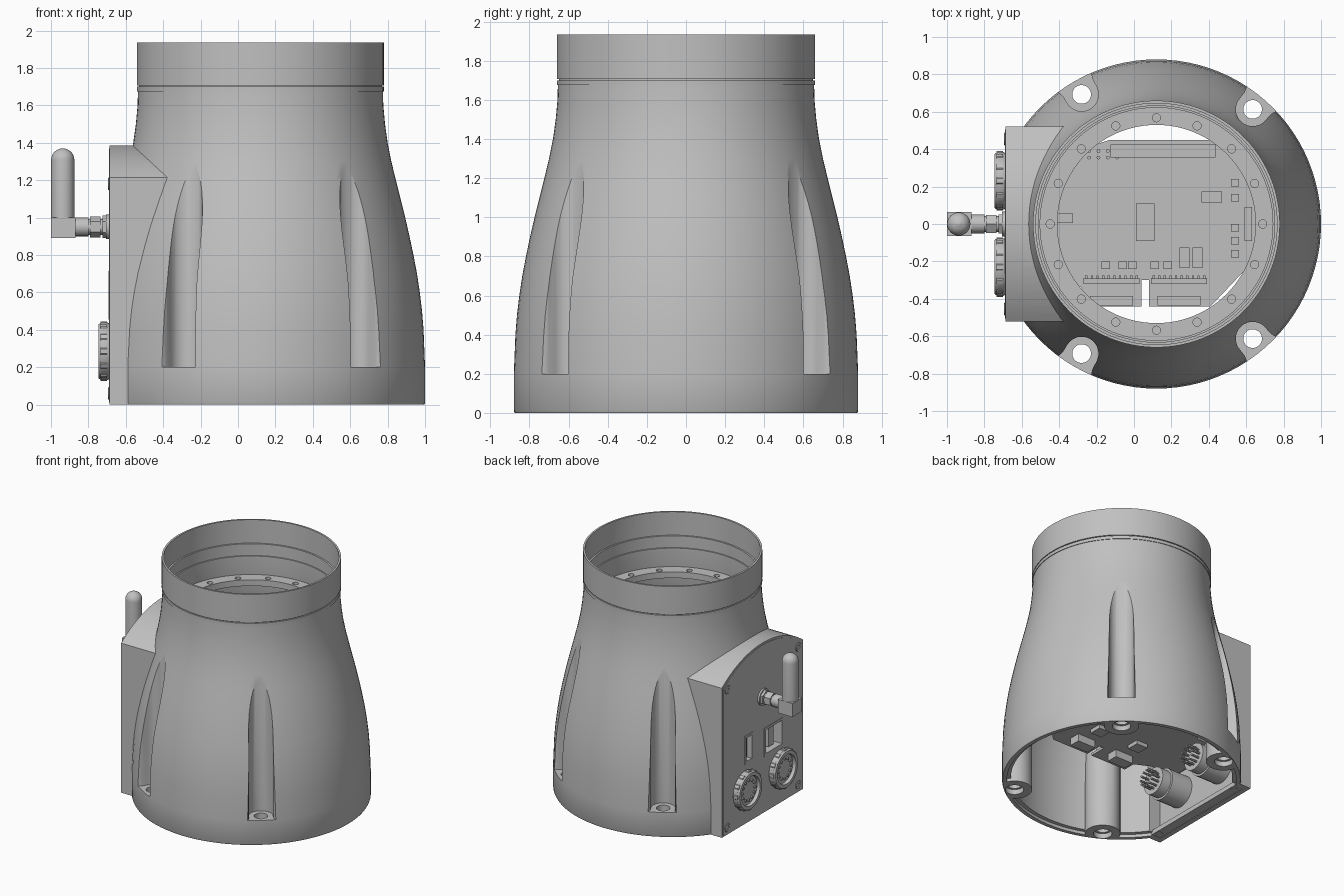
import bpy, bmesh, math
from mathutils import Matrix

if "Cube" in bpy.data.objects:
    bpy.data.objects.remove(bpy.data.objects["Cube"], do_unlink=True)

grey = bpy.data.materials.new("plain_grey")
grey.use_nodes = True
grey.diffuse_color = (0.53, 0.53, 0.53, 1)
grey.node_tree.nodes["Principled BSDF"].inputs["Base Color"].default_value = grey.diffuse_color

CX = 0.12                                   # housing axis
BOARD = 0.455                               # top of the circuit board
AXIS = Matrix.Translation((CX, 0, 0))
TO_PANEL = Matrix.Rotation(-math.pi / 2, 4, 'Y')   # local z points out of the panel


def finish(name, bm, matrix=Matrix()):
    bmesh.ops.remove_doubles(bm, verts=bm.verts, dist=1e-5)
    bmesh.ops.recalc_face_normals(bm, faces=bm.faces)
    bm.transform(matrix)
    mesh = bpy.data.meshes.new(name)
    bm.to_mesh(mesh)
    bm.free()
    mesh.materials.append(grey)
    ob = bpy.data.objects.new(name, mesh)
    bpy.context.collection.objects.link(ob)
    return ob


def lathe(name, profile, matrix=Matrix(), n=32, ring=False):
    """Revolve (radius, height) points; solid to the axis unless ring."""
    pts = list(profile)
    pts = pts + [pts[0]] if ring else [(0, pts[0][1])] + pts + [(0, pts[-1][1])]
    bm = bmesh.new()
    vs = [bm.verts.new((r, 0, z)) for r, z in pts]
    es = [bm.edges.new(p) for p in zip(vs, vs[1:])]
    bmesh.ops.spin(bm, geom=vs + es, cent=(0, 0, 0), axis=(0, 0, 1),
                   angle=2 * math.pi, steps=n)
    return finish(name, bm, matrix)


def prism(name, outline, z0, z1, matrix=Matrix()):
    bm = bmesh.new()
    f = bm.faces.new([bm.verts.new((x, y, z0)) for x, y in outline])
    top = bmesh.ops.extrude_face_region(bm, geom=[f])["geom"]
    bmesh.ops.translate(bm, vec=(0, 0, z1 - z0),
                        verts=[v for v in top if isinstance(v, bmesh.types.BMVert)])
    return finish(name, bm, matrix)


def box(name, lo, hi):
    return prism(name, [(lo[0], lo[1]), (hi[0], lo[1]), (hi[0], hi[1]), (lo[0], hi[1])],
                 lo[2], hi[2])


def tube(name, r, z0, z1, matrix=Matrix(), n=32):
    return lathe(name, [(r, z0), (r, z1)], matrix, n)


def combine(target, others, operation):
    bpy.context.view_layer.objects.active = target
    for other in others:
        mod = target.modifiers.new("cut", 'BOOLEAN')
        mod.operation, mod.object, mod.solver = operation, other, 'EXACT'
        bpy.ops.object.modifier_apply(modifier=mod.name)
    for other in others:
        bpy.data.objects.remove(other, do_unlink=True)


def trim(target, x):
    """Cut everything beyond the flat side at x."""
    combine(target, [box("trim", (-2, -2, -1), (x, 2, 3))], 'DIFFERENCE')


def arch(half, base, spring, rise, steps=24):
    """Panel outline with an arched top, in (height, y) for TO_PANEL."""
    radius = (half ** 2 + rise ** 2) / (2 * rise)
    a = math.asin(half / radius)
    pts = [(base, half), (base, -half)]
    for i in range(steps + 1):
        t = -a + 2 * a * i / steps
        pts.append((spring + rise - radius * (1 - math.cos(t)), radius * math.sin(t)))
    return pts


def at_panel(y, z):
    return Matrix.Translation((-0.69, y, z)) @ TO_PANEL


# Outer shell: swelling lower body, neck and collar, plus the arched flat-faced box
outer = [(.875, 0), (.88, .01), (.88, .2), (.872, .4), (.864, .5), (.852, .6), (.837, .7),
         (.818, .8), (.797, .9), (.774, 1), (.749, 1.1), (.724, 1.2), (.7, 1.3), (.68, 1.4),
         (.666, 1.5), (.657, 1.6), (.655, 1.675), (.66, 1.675), (.66, 1.7), (.65, 1.7),
         (.65, 1.707), (.66, 1.707), (.66, 1.935)]
body = lathe("housing", outer, AXIS, 96)
combine(body, [prism("bay", arch(.52, 0, 1.215, .17), 0, .8, TO_PANEL)], 'UNION')
trim(body, -.686)

# Hollow interior, leaving bosses round the mounting slots
inner = [(.845, -.02), (.845, .025), (.815, .025), (.815, .4), (.797, .6), (.763, .8),
         (.719, 1), (.669, 1.2), (.622, 1.4), (.622, 1.65), (.632, 1.65), (.632, 1.745),
         (.645, 1.745), (.645, 2)]
cavity = lathe("cavity", inner, AXIS, 96)
combine(cavity, [prism("bay_cavity", arch(.47, -.02, 1.16, .15), .1, .8, TO_PANEL)], 'UNION')
trim(cavity, -.645)
spots = [AXIS @ Matrix.Rotation(math.radians(a), 4, 'Z') @ Matrix.Translation((.8, 0, 0))
         for a in (50, 120, -120, -50)]
combine(cavity, [tube("boss", .13, -.1, 1.3, m) for m in spots], 'DIFFERENCE')
combine(body, [cavity], 'DIFFERENCE')

# Mounting slots with a flared mouth, and their bolt holes
slot = [(-.09 * math.sin(t * math.pi / 16), .09 * math.cos(t * math.pi / 16)) for t in range(17)]
mouth = [(.04, -.091), (.065, -.098), (.085, -.114), (.1, -.145), (.2, -.4)]
slot += mouth + [(x, -y) for x, y in reversed(mouth)]
combine(body, [prism("slot", slot, .2, 1.4, m) for m in spots], 'DIFFERENCE')
combine(body, [tube("bolt_hole", .05, -.1, .3, m) for m in spots], 'DIFFERENCE')
combine(body, [tube("counterbore", .068, -.1, .04, m) for m in spots], 'DIFFERENCE')

# Panel plate with socket openings
plate = prism("panel_plate", arch(.505, .012, 1.205, .165), .68, .69, TO_PANEL)
openings = [("usb", .18, .6, .055, .115), ("network", -.14, .57, .125, .115)]
for name, y, z, hw, hh in openings:
    for part in (body, plate):
        combine(part, [box("opening", (-.8, y - hw, z - hh), (-.6, y + hw, z + hh))], 'DIFFERENCE')
    shell = box(name + "_socket", (-.693, y - hw, z - hh), (-.42, y + hw, z + hh))
    combine(shell, [box("mouth", (-.8, y - hw + .02, z - hh + .02),
                        (-.55, y + hw - .02, z + hh - .02))], 'DIFFERENCE')
    box(name + "_tongue", (-.66, y - hw * .35, z - hh * .7), (-.54, y + hw * .2, z + hh * .7))

# Bottom lip behind the panel, with its screws
box("bay_lip", (-.66, -.48, .003), (-.57, .48, .04))
for y in (-.43, .43):
    tube("lip_screw", .028, -.0, .02, Matrix.Translation((-.605, y, 0)), 20)

# Corner screws of the panel
for y in (-.455, .455):
    for z in (.06, 1.18):
        lathe("panel_screw", [(.034, -.01), (.034, .002), (.03, .005), (.016, .005), (.014, 0)],
              at_panel(y, z), 20)

# Two round connectors: ribbed ring, recessed face with contacts, rear barrel
for y in (-.23, .23):
    m = at_panel(y, .285)
    lathe("connector_ring", [(.15, 0), (.155, .012), (.155, .04), (.145, .055), (.118, .055),
                             (.112, .02), (.112, 0)], m, 40, ring=True)
    tube("connector_face", .113, -.02, .03, m)
    tube("connector_barrel", .125, -.23, 0, m)
    tube("connector_rear", .108, -.31, -.23, m)
    for i in range(12):
        turn = m @ Matrix.Rotation(i * math.pi / 6, 4, 'Z')
        tube("contact", .01, .03, .042, turn @ Matrix.Translation((.08, 0, 0)), 8)
        tube("solder_pin", .009, -.38, -.31, turn @ Matrix.Translation((.065, 0, 0)), 8)
        prism("grip_rib", [(.15, -.02), (.159, -.012), (.159, .012), (.15, .02)], .01, .045, turn)

# Antenna with threaded elbow
m = at_panel(0, .95)
tube("antenna_washer", .066, 0, .015, m)
tube("antenna_nut", .06, .015, .035, m, 6)
tube("antenna_thread", .042, .03, .13, m)
tube("antenna_hex", .056, .045, .1, m, 6)
tube("antenna_neck", .05, .11, .2, m, 24)
box("antenna_elbow", (-1, -.063, .89), (-.87, .063, 1))
dome = [(.062 * math.cos(i * math.pi / 16), 1.308 + .062 * math.sin(i * math.pi / 16))
        for i in range(8)]
lathe("antenna_rod", [(.062, 1)] + dome + [(.01, 1.37)],
      Matrix.Translation((-.937, 0, 0)), 32)

# Inner bolting ring below the collar
ring = lathe("bolting_ring", [(.53, 1.45), (.64, 1.45), (.64, 1.5), (.53, 1.5)], AXIS, 96, ring=True)
for i in range(16):
    m = AXIS @ Matrix.Rotation(i * math.pi / 8, 4, 'Z') @ Matrix.Translation((.568, 0, 0))
    combine(ring, [tube("hole", .022, 1.47, 1.6, m, 16)], 'DIFFERENCE')

# Circuit board, reaching back under the sockets
prism("circuit_board", [(-.62, -.28), (-.4, -.28), (-.28, -.34), (-.28, -.44), (.04, -.44),
                        (.04, -.3), (.08, -.3), (.08, -.44), (.41, -.44), (.58, -.26),
                        (.68, -.15), (.68, .2), (.56, .32), (.45, .45), (-.13, .45),
                        (-.28, .4), (-.4, .25), (-.62, .25)], BOARD - .02, BOARD)


def chip(name, x, y, w, d, h, below=False):
    z0, z1 = (BOARD - .02 - h, BOARD - .02) if below else (BOARD, BOARD + h)
    box(name, (x - w / 2, y - d / 2, z0), (x + w / 2, y + d / 2, z1))


chip("processor", .06, .01, .1, .2, .02)
chip("long_header", .155, .39, .56, .07, .08)
chip("memory_chip", .415, .145, .11, .06, .02)
for x in (.27, .34):
    chip("power_chip", x, -.18, .055, .11, .03)
for x in (-.15, -.06, -.01, .11, .18):
    chip("small_chip", x, -.22, .045, .04, .02)
for y in (-.16, -.09, -.02, .14, .22):
    chip("side_chip", .54, y, .045, .04, .02)
chip("side_header", .61, 0, .04, .18, .05)
chip("left_header", -.37, .03, .09, .05, .05)
for x in (-.12, .24):
    chip("terminal_row", x, -.305, .3, .03, .05)
    chip("terminal_block", x, -.41, .23, .05, .08)
    for i in range(10):
        chip("terminal_pin", x - .135 + i * .03, -.285, .012, .02, .06)
    chip("lower_connector", x, -.3, .16, .09, .06, True)
    chip("lower_chip", x, -.1, .1, .1, .03, True)
for i in range(8):
    tube("header_pin", .01, BOARD - .08, BOARD + .05,
         Matrix.Translation((-.24 + .05 * (i % 4), .355 + .035 * (i // 4), 0)), 8)

# Smooth shading with sharp edges kept
bpy.ops.object.select_all(action='DESELECT')
for ob in bpy.context.scene.objects:
    if ob.type == 'MESH' and grey.name in ob.data.materials:
        ob.select_set(True)
        bpy.context.view_layer.objects.active = ob
bpy.ops.object.shade_smooth_by_angle(angle=math.radians(30))
